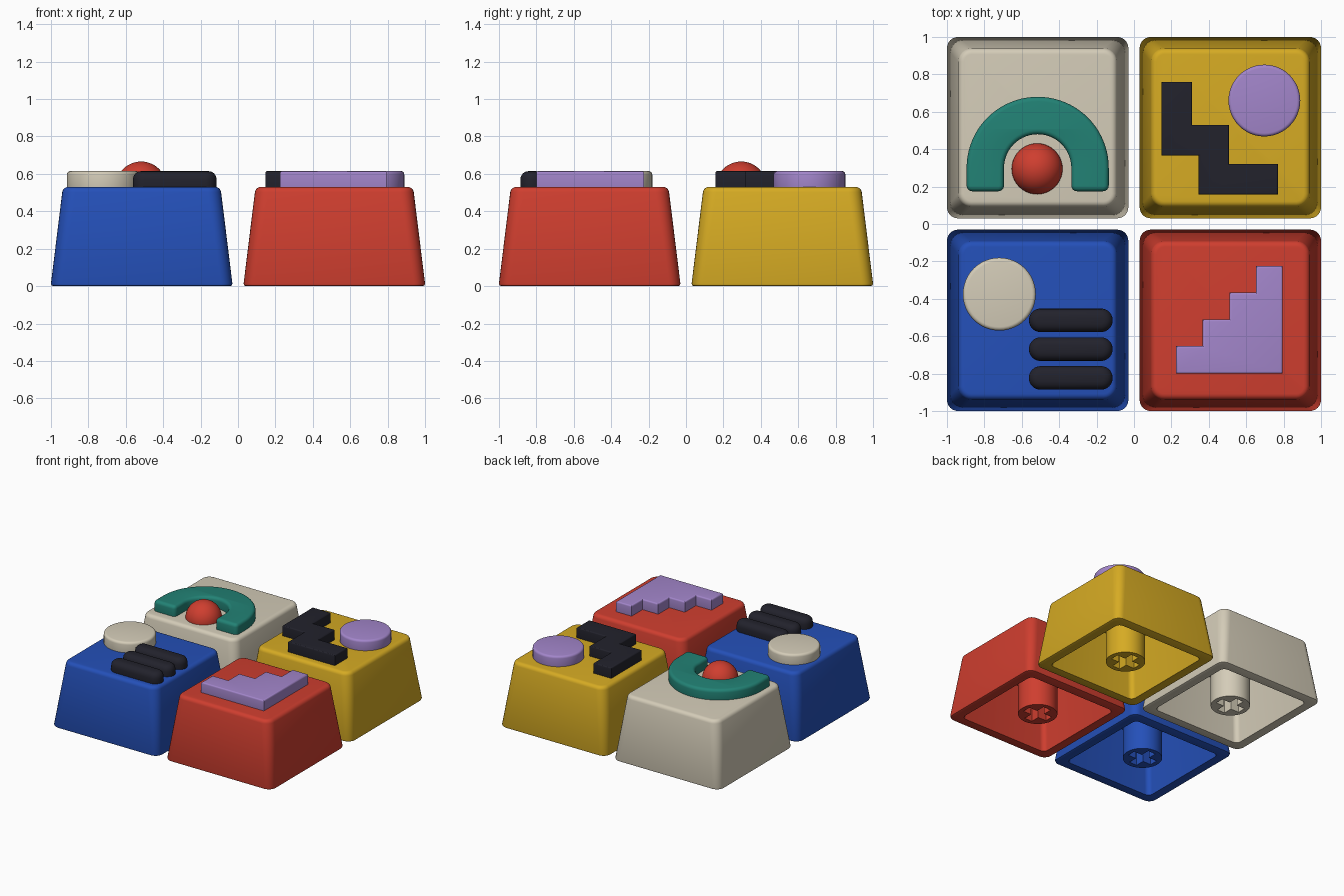
import bpy, bmesh
from math import sin, cos, pi, radians

if "Cube" in bpy.data.objects:
    bpy.data.objects.remove(bpy.data.objects["Cube"])

TOP = 0.53      # height of the cap tops
RAISED = 0.615  # height of the raised shapes


def material(name, rgb):
    linear = [((c / 255 + 0.055) / 1.055) ** 2.4 for c in rgb] + [1]
    m = bpy.data.materials.new(name)
    m.use_nodes = True
    m.diffuse_color = linear
    m.node_tree.nodes["Principled BSDF"].inputs["Base Color"].default_value = linear
    return m


cream = material("cream", (212, 204, 184))
yellow = material("yellow", (214, 171, 35))
blue = material("blue", (36, 80, 185))
red = material("red", (207, 62, 47))
teal = material("teal", (34, 130, 117))
lilac = material("lilac", (163, 134, 203))
charcoal = material("charcoal", (34, 34, 44))


def add_mesh(name, bm, mat, location=(0, 0, 0), angle=35):
    mesh = bpy.data.meshes.new(name)
    bm.to_mesh(mesh)
    bm.free()
    mesh.materials.clear()
    mesh.materials.append(mat)
    mesh.shade_smooth()
    mesh.set_sharp_from_angle(angle=radians(angle))
    ob = bpy.data.objects.new(name, mesh)
    ob.location = location
    bpy.context.collection.objects.link(ob)
    return ob


def arc(cx, cy, r, start, end, steps):
    angles = [radians(start + (end - start) * i / steps) for i in range(steps + 1)]
    return [(cx + r * cos(a), cy + r * sin(a)) for a in angles]


def circle(cx, cy, r, steps=48):
    return arc(cx, cy, r, 0, 360, steps)[:-1]


def rounded_box(cx, cy, hx, hy, r, steps=6):
    pts = []
    for i, (sx, sy) in enumerate([(1, 1), (-1, 1), (-1, -1), (1, -1)]):
        pts += arc(cx + sx * (hx - r), cy + sy * (hy - r), r, 90 * i, 90 * i + 90, steps)
    return pts


def slab(name, outlines, z0, z1, bevel, mat, location=(0, 0, 0)):
    """Fill outlines (later ones are holes) and extrude from z0 to z1 with round edges."""
    curve = bpy.data.curves.new(name, "CURVE")
    curve.dimensions = "2D"
    curve.fill_mode = "BOTH"
    curve.extrude = (z1 - z0) / 2 - bevel
    curve.bevel_depth = bevel
    curve.bevel_resolution = 3
    curve.offset = -bevel
    for pts in outlines:
        spline = curve.splines.new("POLY")
        spline.points.add(len(pts) - 1)
        for p, (x, y) in zip(spline.points, pts):
            p.co = (x, y, 0, 1)
        spline.use_cyclic_u = True
    temp = bpy.data.objects.new(name + " outline", curve)
    mesh = bpy.data.meshes.new_from_object(temp)
    bm = bmesh.new()
    bm.from_mesh(mesh)
    bpy.data.objects.remove(temp)
    bpy.data.curves.remove(curve)
    bpy.data.meshes.remove(mesh)
    bmesh.ops.remove_doubles(bm, verts=bm.verts, dist=0.0002)
    bmesh.ops.recalc_face_normals(bm, faces=bm.faces)
    bmesh.ops.translate(bm, verts=bm.verts, vec=(0, 0, (z0 + z1) / 2))
    return add_mesh(name, bm, mat, location)


def raised(name, outline, bevel, mat):
    return slab(name, [outline], TOP - bevel - 0.005, RAISED, bevel, mat)


def cap_shell(name, mat, x, y):
    """Hollow tapered cap: rounded square rings from the ceiling, round the rim, to the top."""
    rings = [(0.36, 0.45, 0.04), (0.405, 0, 0.04), (0.473, 0, 0.055),
             (0.482, 0.004, 0.06), (0.485, 0.014, 0.06)]
    bevel = 0.032
    for i in range(6):
        a = radians(8 + 82 * i / 5)
        rings.append((0.393 + bevel * cos(a), TOP - bevel + bevel * sin(a),
                      0.04 + bevel * cos(a)))
    bm = bmesh.new()
    loops = [[bm.verts.new((px, py, z)) for px, py in rounded_box(0, 0, h, h, r)]
             for h, z, r in rings]
    for low, high in zip(loops, loops[1:]):
        for i in range(len(low)):
            j = (i + 1) % len(low)
            bm.faces.new((low[i], low[j], high[j], high[i]))
    bm.faces.new(loops[0])
    bm.faces.new(loops[-1])
    bmesh.ops.recalc_face_normals(bm, faces=bm.faces)
    return add_mesh(name, bm, mat, (x, y, 0))


# Four caps, each with a socket stem underneath
S, L = 0.035, 0.11
cross = [(L, -S), (L, S), (S, S), (S, L), (-S, L), (-S, S),
         (-L, S), (-L, -S), (-S, -S), (-S, -L), (S, -L), (S, -S)]
for label, mat, sx, sy in [("cream", cream, -1, 1), ("yellow", yellow, 1, 1),
                           ("blue", blue, -1, -1), ("red", red, 1, -1)]:
    x, y = sx * 0.515, sy * 0.515
    cap_shell(label + " cap", mat, x, y)
    slab(label + " stem", [circle(0, 0, 0.148), cross], 0.002, 0.46, 0, mat, (x, y, 0))

# Cream cap: arch over a half-sunk ball
cx, cy, foot, r = -0.515, 0.30, 0.175, 0.03
arch = arc(cx, cy, 0.38, 0, 180, 40)
arch += arc(cx - 0.38 + r, foot + r, r, 180, 270, 4)
arch += arc(cx - 0.18 - r, foot + r, r, 270, 360, 4)
arch += arc(cx, cy, 0.18, 180, 0, 28)
arch += arc(cx + 0.18 + r, foot + r, r, 180, 270, 4)
arch += arc(cx + 0.38 - r, foot + r, r, 270, 360, 4)
raised("arch", arch, 0.025, teal)

ball = bmesh.new()
bmesh.ops.create_uvsphere(ball, u_segments=40, v_segments=24, radius=0.136)
bmesh.ops.bisect_plane(ball, geom=ball.verts[:] + ball.edges[:] + ball.faces[:],
                       plane_co=(0, 0, -0.03), plane_no=(0, 0, -1), clear_outer=True)
add_mesh("ball", ball, red, (-0.518, 0.295, TOP))

# Yellow cap: stepped band and disc
raised("stepped band", [(0.147, 0.76), (0.147, 0.365), (0.345, 0.365), (0.345, 0.157),
                        (0.77, 0.157), (0.77, 0.32), (0.507, 0.32), (0.507, 0.53),
                        (0.31, 0.53), (0.31, 0.76)], 0.01, charcoal)
raised("lilac disc", circle(0.697, 0.66, 0.192), 0.018, lilac)

# Red cap: staircase
step = 0.1425
stairs = [(0.795, -0.80), (0.795, -0.225)]
for i in range(4):
    x, y = 0.795 - step * (i + 1), -0.225 - step * i
    stairs += [(x, y), (x, y - step)]
stairs[-1] = (stairs[-1][0], -0.80)
raised("staircase", stairs, 0.012, lilac)

# Blue cap: disc and three rounded bars
raised("cream disc", circle(-0.72, -0.375, 0.195), 0.02, cream)
for i in range(3):
    raised("bar %d" % (i + 1),
           rounded_box(-0.338, -0.515 - 0.154 * i, 0.224, 0.063, 0.0625, 10), 0.045, charcoal)
